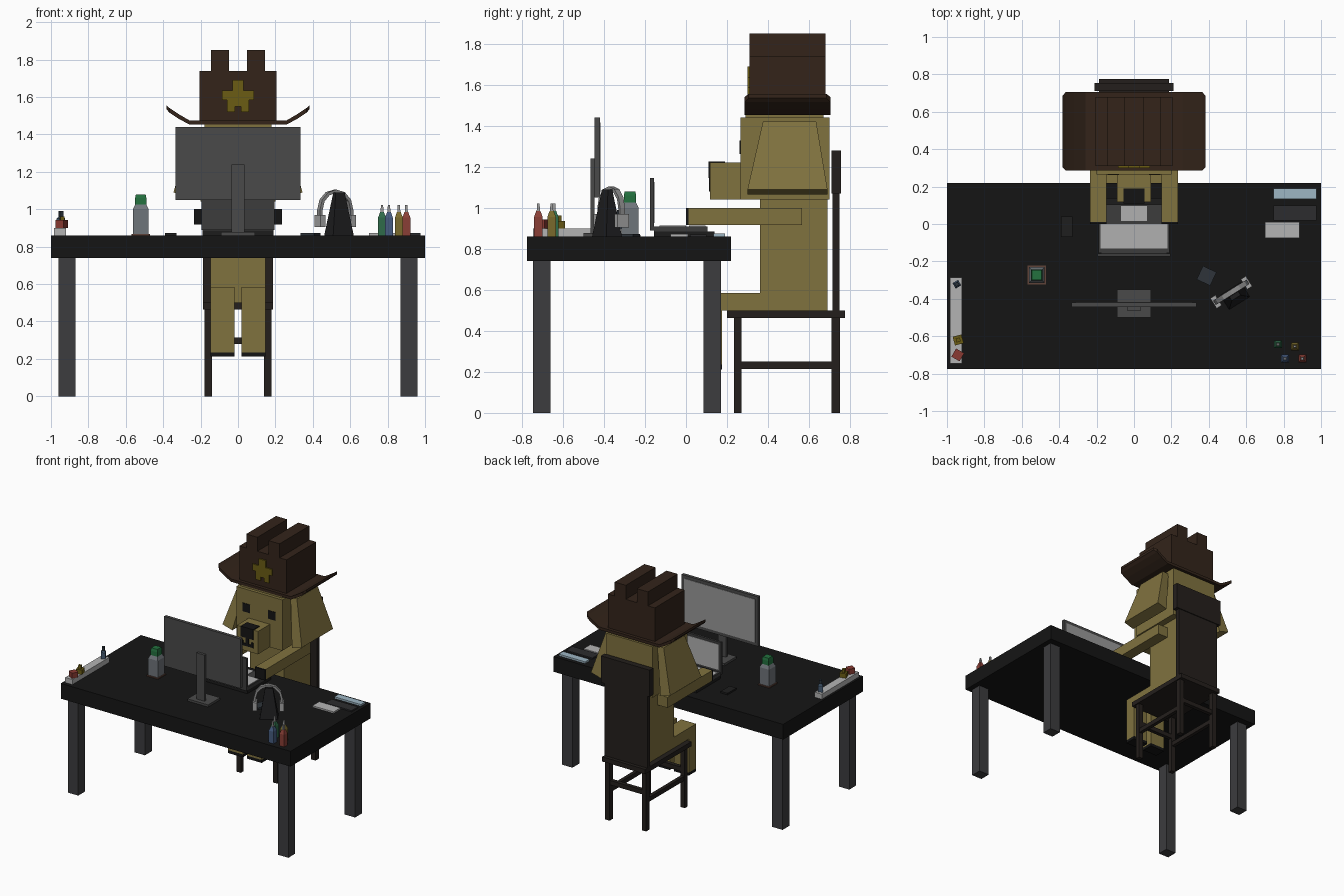
import bpy, bmesh
from math import radians, sin, cos, pi
from mathutils import Matrix, Vector

if "Cube" in bpy.data.objects:
    bpy.data.objects.remove(bpy.data.objects["Cube"])

mats = {}
def paint(o, hexcol):
    if hexcol not in mats:
        m = bpy.data.materials.new("paint_" + hexcol)
        c = [int(hexcol[i:i + 2], 16) / 255 for i in (0, 2, 4)]
        m.diffuse_color = (*[v / 12.92 if v < .04 else ((v + .055) / 1.055) ** 2.4 for v in c], 1)
        m.use_nodes = True
        m.node_tree.nodes["Principled BSDF"].inputs["Base Color"].default_value = m.diffuse_color
        mats[hexcol] = m
    o.data.materials.append(mats[hexcol])

def finish(name, bm, col):
    bmesh.ops.recalc_face_normals(bm, faces=bm.faces)
    me = bpy.data.meshes.new(name)
    bm.to_mesh(me)
    bm.free()
    o = bpy.data.objects.new(name, me)
    bpy.context.collection.objects.link(o)
    paint(o, col)
    return o

def loft(name, rings, col):
    """Skin equal-length rings of points and cap both ends."""
    bm = bmesh.new()
    vs = [[bm.verts.new(p) for p in r] for r in rings]
    n = len(rings[0])
    for a, b in zip(vs, vs[1:]):
        for i in range(n):
            bm.faces.new((a[i], a[(i + 1) % n], b[(i + 1) % n], b[i]))
    bm.faces.new(vs[0])
    bm.faces.new(vs[-1])
    return finish(name, bm, col)

def box(name, x, y, z, col):
    return loft(name, [[(x[0], y[0], h), (x[1], y[0], h), (x[1], y[1], h), (x[0], y[1], h)] for h in z], col)

def pair(name, x, y, z, col):
    for side, s in (("left", -1), ("right", 1)):
        box(side + "_" + name, (s * x[0], s * x[1]), y, z, col)

def square_lathe(name, x, y, profile, col, rot=0):
    """Four-sided turned shape from (half width, z) pairs."""
    o = loft(name, [[(w * a, w * b, z) for a, b in ((-1, -1), (1, -1), (1, 1), (-1, 1))] for w, z in profile], col)
    o.location = (x, y, 0)
    o.rotation_euler.z = radians(rot)
    return o

TAN, HAT, BLACK, WOOD = "80723F", "33241A", "141414", "241F1C"
T = 0.86  # desk surface height

# Desk
box("desk_top", (-1, 1), (-.775, .22), (.74, T), "151515")
pair("front_desk_leg", (.87, .96), (-.745, -.66), (0, .74), "3C3C3E")
pair("back_desk_leg", (.87, .96), (.085, .17), (0, .74), "3C3C3E")

# Chair
box("chair_seat", (-.187, .187), (.2, .775), (.463, .5), WOOD)
pair("front_chair_leg", (.14, .178), (.235, .27), (0, .463), WOOD)
pair("back_chair_leg", (.14, .178), (.71, .75), (0, .463), WOOD)
pair("chair_side_rail", (.145, .173), (.27, .71), (.215, .25), WOOD)
for n, y in (("front", .24), ("back", .715)):
    box(n + "_chair_rail", (-.14, .14), (y, y + .03), (.28, .315), WOOD)
box("chair_back", (-.187, .187), (.715, .748), (.5, 1.07), WOOD)
box("chair_head_rest", (-.212, .212), (.71, .755), (1.07, 1.28), WOOD)

# Seated dog body
box("torso", (-.147, .147), (.36, .69), (.5, 1.04), TAN)
pair("thigh", (.018, .147), (.085, .36), (.5, .585), TAN)
pair("shin", (.018, .147), (.085, .175), (.235, .5), TAN)
pair("foot_sole", (.018, .147), (.085, .175), (.212, .235), BLACK)
pair("arm", (.147, .235), (.012, .565), (.917, 1.0), TAN)
pair("paw_pad", (.147, .235), (0, .012), (.917, 1.0), BLACK)

# Head
box("head", (-.2, .2), (.265, .7), (1.04, 1.44), TAN)
box("head_crown", (-.18, .18), (.29, .67), (1.44, 1.46), TAN)
box("snout", (-.092, .092), (.117, .265), (1.04, 1.22), TAN)
box("nose", (-.055, .055), (.11, .19), (1.145, 1.226), BLACK)
box("mouth_line", (-.012, .012), (.111, .117), (1.1, 1.145), BLACK)
box("mouth", (-.055, .055), (.111, .117), (1.08, 1.1), BLACK)
pair("mouth_corner", (.035, .055), (.111, .117), (1.1, 1.12), BLACK)
pair("eye", (.08, .143), (.261, .265), (1.262, 1.328), BLACK)
for side, s in (("left", -1), ("right", 1)):
    loft(side + "_ear", [[(s * .195, .375, 1.42), (s * .25, .375, 1.42), (s * .25, .635, 1.42), (s * .195, .635, 1.42)],
                         [(s * .26, .3, 1.065), (s * .345, .3, 1.09), (s * .345, .69, 1.09), (s * .26, .69, 1.065)]], TAN)

# Hat: crown, two ridges and an upturned brim
box("hat_crown", (-.205, .205), (.31, .68), (1.465, 1.74), HAT)
pair("hat_ridge", (.048, .145), (.31, .68), (1.74, 1.85), HAT)
half = [(.26, 1.453, 1.475, 0), (.32, 1.485, 1.51, 0), (.365, 1.515, 1.54, 0), (.383, 1.535, 1.555, .02)]
brim = [(-x, a, b, c) for x, a, b, c in reversed(half)] + half
loft("hat_brim", [[(x, .285 + c, a), (x, .705 - c, a), (x, .705 - c, b), (x, .285 + c, b)] for x, a, b, c in brim], HAT)

# Pixel star badge
star = [(.03, 1.69), (.03, 1.635), (.085, 1.635), (.085, 1.585), (.058, 1.585), (.058, 1.52), (.015, 1.52), (.015, 1.55)]
outline = star + [(-x, z) for x, z in reversed(star)]
loft("hat_star", [[(x, y, z) for x, z in outline] for y in (.3, .31)], "6B5C14")

# Monitor
box("monitor_panel", (-.333, .333), (-.445, -.42), (1.05, 1.44), "4A4A4A")
box("monitor_screen", (-.31, .31), (-.42, -.417), (1.075, 1.415), "999999")
box("monitor_post", (-.035, .035), (-.465, -.445), (.875, 1.24), "4A4A4A")
box("monitor_base", (-.09, .09), (-.5, -.35), (T, .877), "4A4A4A")

# Laptop on a riser
box("laptop_riser", (-.19, .19), (-.155, .14), (T, .885), "1C1C1C")
box("laptop_base", (-.19, .19), (-.155, .105), (.885, .91), "3C3C3C")
box("laptop_keyboard", (-.18, .18), (-.13, 0), (.91, .913), "B0B0B0")
box("laptop_trackpad", (-.07, .07), (.015, .095), (.91, .913), "B0B0B0")
box("laptop_lid", (-.195, .195), (-.175, -.157), (.89, 1.145), "3C3C3C")
box("laptop_screen", (-.175, .175), (-.157, -.154), (.925, 1.125), "B0B0B0")
box("mouse", (-.39, -.33), (-.07, .04), (T, .873), "1E1E1E")

# Drink bottle on a coaster
square_lathe("coaster", -.52, -.273, [(.05, T), (.05, .868)], "5E4238")
square_lathe("bottle", -.52, -.273, [(.042, .868), (.042, 1.0), (.03, 1.025)], "6F757A")
square_lathe("bottle_cap", -.52, -.273, [(.03, 1.025), (.03, 1.06), (.026, 1.08)], "23713F")

# Display strip with toys
box("toy_shelf", (-.983, -.92), (-.745, -.285), (T, .9), "B4B4B4")
square_lathe("blue_toy", -.947, -.322, [(.017, .9), (.017, .95), (.01, .96)], "465C74", 30)
square_lathe("blue_toy_head", -.947, -.322, [(.01, .96), (.01, .99)], "2A323A", 30)
square_lathe("yellow_toy", -.94, -.62, [(.024, .9), (.024, .935)], "6B5C14", 15)
square_lathe("yellow_toy_top", -.94, -.62, [(.011, .935), (.011, .962)], "6B5C14", 15)
square_lathe("red_toy", -.942, -.7, [(.025, .9), (.025, .942)], "8A3A32", -30)

# Headphones on a stand
stand = loft("headphone_stand", [[(-.065, -.045, T), (.065, -.045, T), (.065, .045, T), (-.065, .045, T)],
                                 [(-.028, -.012, 1.09), (.028, -.012, 1.09), (.028, .012, 1.09), (-.028, .012, 1.09)]], "1E1E20")
stand.location = (.54, -.385, 0)
arc = [(cos(pi * i / 6), sin(pi * i / 6)) for i in range(7)]
side = [(1, -.3)] + arc + [(-1, -.3)]
band_line = [(.105 * c, .997 + .108 * s) for c, s in side] + [(.088 * c, .997 + .09 * s) for c, s in reversed(side)]
phones = [loft("headband", [[(x, y, z) for x, z in band_line] for y in (-.014, .014)], "909090")]
for n, s in (("left", -1), ("right", 1)):
    phones.append(box(n + "_ear_cup", (s * .08, s * .112), (-.032, .032), (.905, .97), "A8A8A8"))
for o in phones:
    o.location = (.52, -.365, 0)
for o in phones + [stand]:
    o.rotation_euler.z = radians(32)
square_lathe("small_gadget", .388, -.277, [(.04, T), (.04, .873)], "2E343A", -25)

# Four small paint bottles
for n, x, y, col in (("green", .77, -.643, "2F6B4A"), ("yellow", .86, -.655, "7A6A2C"),
                     ("blue", .807, -.72, "465C80"), ("red", .9, -.72, "8A3F36")):
    square_lathe(n + "_paint_bottle", x, y, [(.021, T), (.021, .955), (.01, .985)], col)
    square_lathe(n + "_paint_nozzle", x, y, [(.008, .985), (.006, 1.022)], "9A9A9A")

# Cards and notepads
box("blue_notepad", (.745, .975), (.135, .19), (T, .874), "9DB6C4")
box("dark_notepad", (.745, .975), (.02, .1), (T, .87), "2C2C2E")
box("white_notepad", (.7, .885), (-.075, .01), (T, .872), "B4B4B4")
